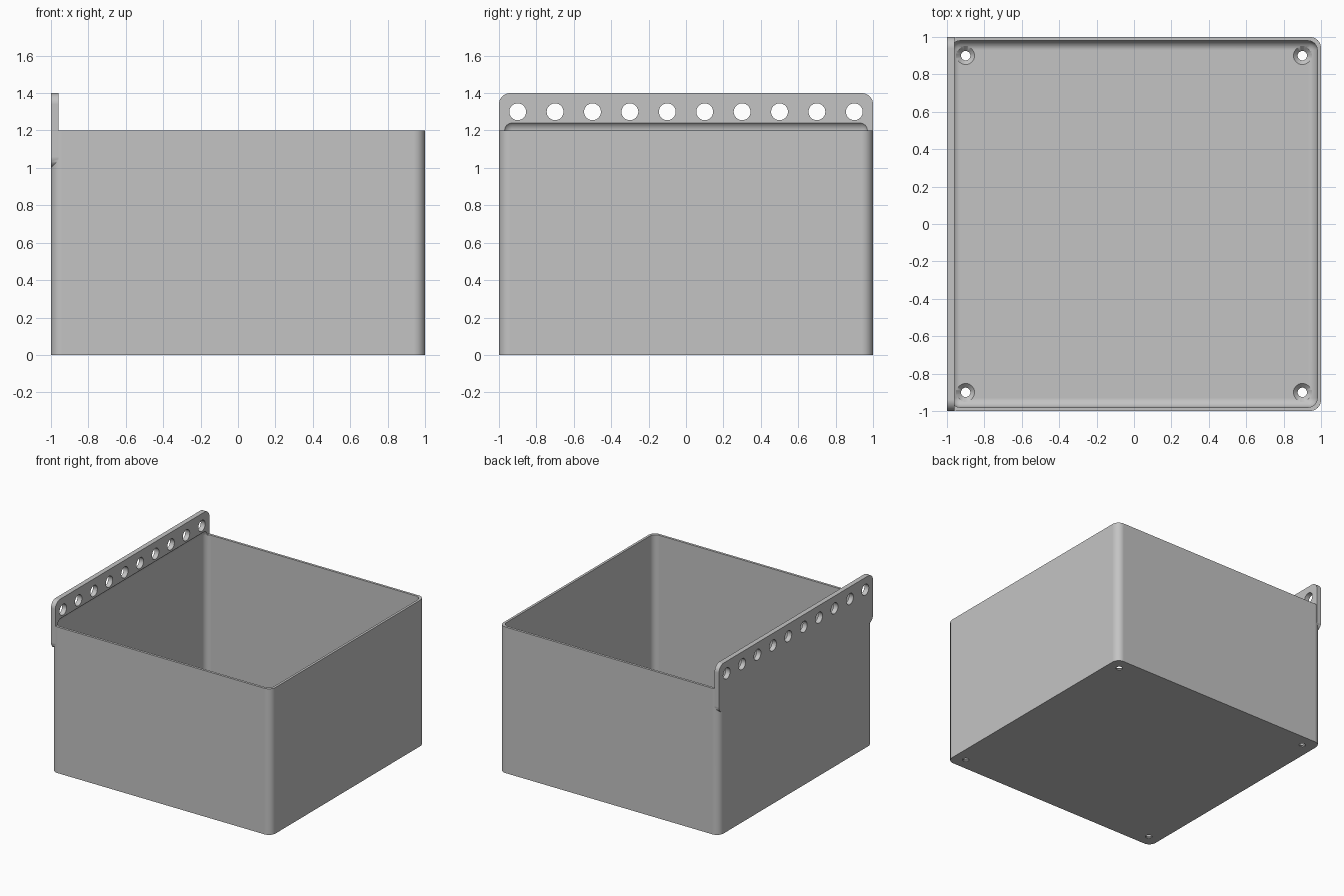
import bpy
import bmesh
import math
from mathutils import Vector, Matrix

default = bpy.data.objects.get("Cube")
if default:
    bpy.data.objects.remove(default, do_unlink=True)

# One plain grey plastic
grey = bpy.data.materials.new("grey_plastic")
grey.use_nodes = True
colour = (0.55, 0.55, 0.55, 1)
grey.diffuse_color = colour
grey.node_tree.nodes["Principled BSDF"].inputs["Base Color"].default_value = colour

WALL, FLOOR, RIM = 0.02, 0.03, 1.2
PLATE = 0.04


def finish(bm, name):
    mesh = bpy.data.meshes.new(name)
    bmesh.ops.recalc_face_normals(bm, faces=bm.faces)
    bm.to_mesh(mesh)
    bm.free()
    mesh.materials.append(grey)
    obj = bpy.data.objects.new(name, mesh)
    bpy.context.collection.objects.link(obj)
    return obj


def rounded_box(name, low, high, radius, axes):
    """Box whose edges running along the given axes are rounded."""
    low, high = Vector(low), Vector(high)
    bm = bmesh.new()
    bmesh.ops.create_cube(bm, size=1)
    for v in bm.verts:
        v.co = Vector((low[i] + high[i]) / 2 + v.co[i] * (high[i] - low[i]) for i in range(3))
    edges = [e for e in bm.edges
             if any(abs(e.verts[0].co[a] - e.verts[1].co[a]) > 0.01 for a in axes)]
    bmesh.ops.bevel(bm, geom=edges, offset=radius, segments=8, profile=0.5, affect='EDGES')
    return finish(bm, name)


def add_cone(bm, centre, r1, r2, depth, turn=Matrix.Identity(4)):
    bmesh.ops.create_cone(bm, cap_ends=True, segments=32, radius1=r1, radius2=r2,
                          depth=depth, matrix=Matrix.Translation(centre) @ turn)


def combine(target, tool, operation):
    tool.hide_render = True
    mod = target.modifiers.new(operation.lower(), 'BOOLEAN')
    mod.operation, mod.solver, mod.object = operation, 'EXACT', tool
    bpy.context.view_layer.objects.active = target
    bpy.ops.object.modifier_apply(modifier=mod.name)
    bpy.data.objects.remove(tool, do_unlink=True)


# Bin shell with rounded upright corners
bin_body = rounded_box("storage_bin", (-1, -1, 0), (1, 1, RIM), 0.06, (2,))

# Hanging strip along one side, rounded at its four corners
strip = rounded_box("hanging_strip", (-1, -1, 1.0), (-1 + PLATE, 1, 1.4), 0.06, (0,))
combine(bin_body, strip, 'UNION')

# Inside space, filleted on every edge and rising a little into the strip
inner = 1 - WALL
cavity = rounded_box("cavity_cutter", (-inner, -inner, FLOOR), (inner, inner, RIM + 0.05),
                     0.05, (0, 1, 2))
combine(bin_body, cavity, 'DIFFERENCE')

# Row of holes through the strip
bm = bmesh.new()
for i in range(10):
    add_cone(bm, (-1, -0.9 + 0.2 * i, 1.3), 0.045, 0.045, 0.3,
             Matrix.Rotation(math.pi / 2, 4, 'Y'))
combine(bin_body, finish(bm, "strip_hole_cutter"), 'DIFFERENCE')

# Countersunk screw holes in the floor corners
screw, head = 0.025, 0.05
for shaft in (True, False):
    bm = bmesh.new()
    for x in (-0.9, 0.9):
        for y in (-0.9, 0.9):
            if shaft:
                add_cone(bm, (x, y, 0), screw, screw, 0.2)
            else:
                add_cone(bm, (x, y, FLOOR - 0.01), screw - 0.0025, head + 0.0025, 0.03)
    combine(bin_body, finish(bm, "screw_hole_cutter"), 'DIFFERENCE')

# Smooth fillets, crisp corners
bpy.ops.object.select_all(action='DESELECT')
bin_body.select_set(True)
bpy.context.view_layer.objects.active = bin_body
bpy.ops.object.shade_smooth_by_angle(angle=math.radians(30))
weighted = bin_body.modifiers.new("weighted_normals", 'WEIGHTED_NORMAL')
weighted.keep_sharp = True
